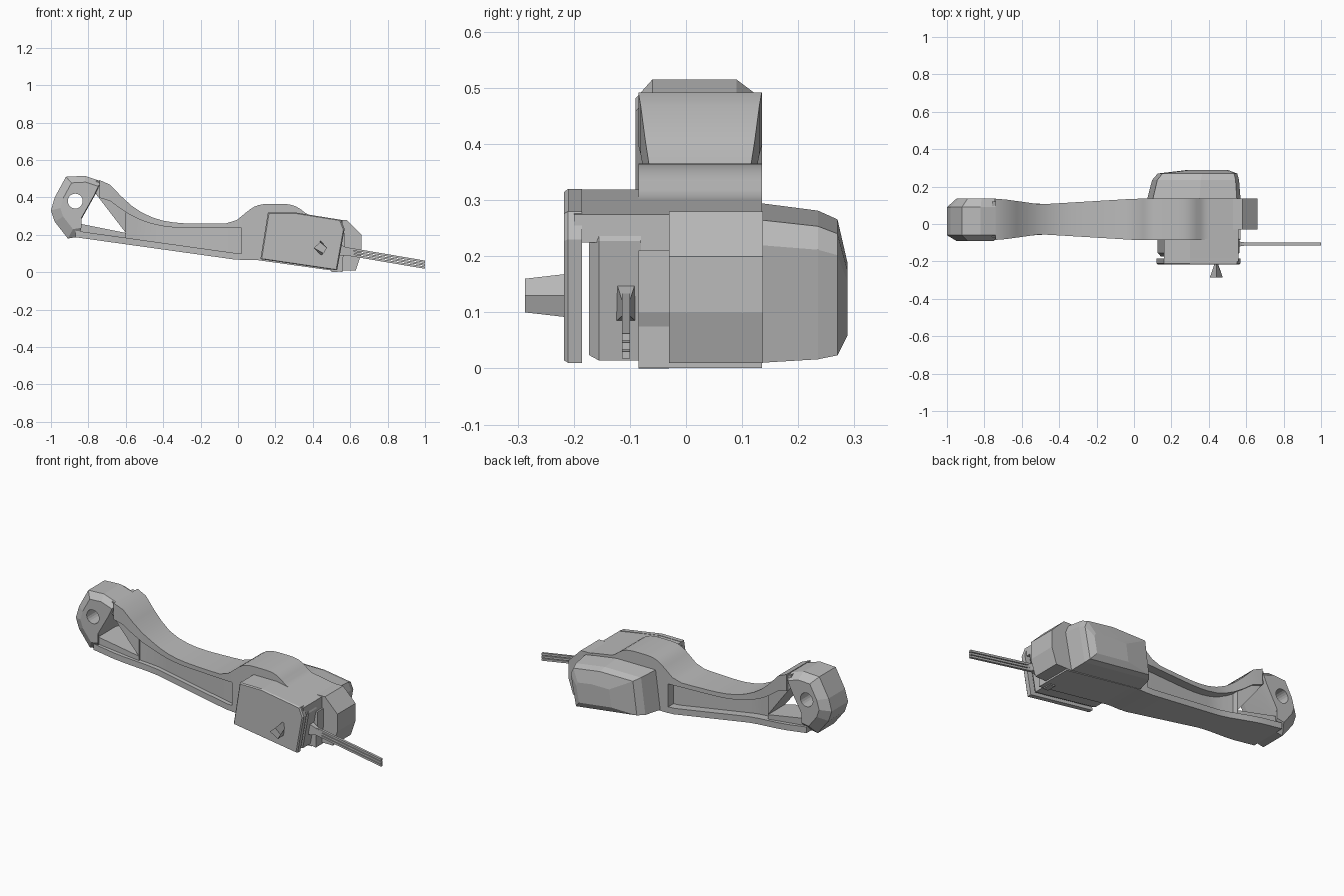
import bpy, bmesh, math

if "Cube" in bpy.data.objects:
    bpy.data.objects.remove(bpy.data.objects["Cube"], do_unlink=True)

GREY = (0.5, 0.5, 0.5, 1)
grey = bpy.data.materials.new("plain grey")
grey.use_nodes = True
grey.diffuse_color = GREY
for node in grey.node_tree.nodes:
    if node.type == 'BSDF_PRINCIPLED':
        node.inputs["Base Color"].default_value = GREY


def loft(name, sections, smooth_degrees):
    """Skin matching cross-sections and cap both ends."""
    bm = bmesh.new()
    rings = [[bm.verts.new(point) for point in section] for section in sections]
    for ring, following in zip(rings, rings[1:]):
        for i in range(len(ring)):
            bm.faces.new((ring[i - 1], ring[i], following[i], following[i - 1]))
    bm.faces.new(rings[0])
    bm.faces.new(rings[-1])
    bmesh.ops.recalc_face_normals(bm, faces=bm.faces)
    mesh = bpy.data.meshes.new(name)
    bm.to_mesh(mesh)
    bm.free()
    mesh.materials.append(grey)
    part = bpy.data.objects.new(name, mesh)
    bpy.context.collection.objects.link(part)
    bpy.ops.object.select_all(action='DESELECT')
    bpy.context.view_layer.objects.active = part
    part.select_set(True)
    bpy.ops.object.shade_smooth_by_angle(angle=math.radians(smooth_degrees))
    return part


def layers(name, outline, slices, pivot):
    """Faceted solid: side outline (x, z) at each (y, scale about the pivot)."""
    px, pz = pivot
    return loft(name, [[(px + (x - px) * scale, y, pz + (z - pz) * scale)
                        for x, z in outline] for y, scale in slices], 5)


def beam(name, start, end, low, high, width, steps=1):
    """Beam along x between the low(x) and high(x) curves, width(x) gives its sides."""
    sections = []
    for i in range(steps + 1):
        x = start + (end - start) * i / steps
        front, back = width(x)
        bottom, top = low(x), high(x)
        sections.append([(x, front, bottom), (x, back, bottom), (x, back, top), (x, front, top)])
    return loft(name, sections, 25)


# Curves that shape the whole arm and body
def rise(x):
    run = max(0, -0.2 - x)
    return min(1.9 * run ** 3, 0.43 * run)


def top_line(x):
    hump = math.exp(-((x - 0.2) / 0.18) ** 4)
    return 0.26 + 0.105 * hump + rise(x)


def flange_underside(x):
    return 0.235 + 0.7 * rise(x)


def bottom_line(x):
    return 0.065 - 0.14 * (min(x, 0) + max(x - 0.1, 0))


def roof_line(x):
    return 0.37 - 0.17 * x


def body_top(x):
    return max(top_line(x), roof_line(x)) if x > 0.2 else top_line(x)


def flange_width(x):
    half = min(0.11, 0.08 + max(0.06 * (x + 0.5), -0.14 * (x + 0.5)))
    return 0.025 - half, 0.025 + half


def web_width(x):
    front, back = flange_width(x)
    return front + 0.025, back - 0.05


def rail_width(x):
    front, back = flange_width(x)
    return front + 0.015, back - 0.015


def window_slope(x):
    return 0.21 - 1.3 * (x + 0.6)


def window_sill(x):
    return 0.21 - 0.2 * (x + 0.6)


# Arm: top and bottom flanges, recessed web, and rails around an open window
beam("arm_top_flange", -0.74, 0.05, flange_underside, top_line, flange_width, 14)
beam("arm_bottom_flange", -0.87, 0.05, bottom_line, lambda x: bottom_line(x) + 0.035,
     flange_width, 14)
beam("arm_web", -0.6, 0.05, lambda x: bottom_line(x) + 0.01, lambda x: top_line(x) - 0.01,
     web_width, 12)
beam("window_lower_rail", -0.87, -0.6, lambda x: bottom_line(x) + 0.01, window_sill, rail_width)
beam("window_upper_rail", -0.76, -0.6, window_slope, lambda x: top_line(x) - 0.01,
     rail_width, 4)

# Faceted head with a pin hole through it
head = layers("head", [(-1, 0.33), (-0.98, 0.4), (-0.92, 0.51), (-0.82, 0.515), (-0.73, 0.485),
                       (-0.76, 0.42), (-0.85, 0.26), (-0.85, 0.19), (-0.91, 0.18), (-0.98, 0.27)],
              [(-0.09, 0.75), (-0.06, 1), (0.09, 1), (0.135, 0.75)], (-0.8, 0.38))
bpy.ops.mesh.primitive_cylinder_add(vertices=20, radius=0.04, depth=1,
                                    location=(-0.87, 0, 0.38), rotation=(math.pi / 2, 0, 0))
cutter = bpy.context.object
cutter.name = "pin_hole_cutter"
cutter.hide_render = True
hole = head.modifiers.new("pin_hole", 'BOOLEAN')
hole.operation = 'DIFFERENCE'
hole.object = cutter
bpy.context.view_layer.objects.active = head
bpy.ops.object.modifier_apply(modifier=hole.name)
bpy.data.objects.remove(cutter, do_unlink=True)

# Central body with its rounded hump, and the stepped end
beam("body", 0.02, 0.56, bottom_line, body_top, lambda x: (-0.085, 0.135), 24)
end_pivot = (0.5, 0.1)
layers("end_block", [(0.5, 0.01), (0.63, 0.01), (0.66, 0.1), (0.66, 0.2), (0.58, 0.28), (0.5, 0.28)],
       [(-0.03, 1), (0.137, 1)], end_pivot)
layers("end_wall", [(0.5, 0), (0.53, 0), (0.57, 0.1), (0.57, 0.21), (0.5, 0.21)],
       [(-0.085, 1), (-0.03, 1)], end_pivot)

# Front housing: outer wall and inner core with a slot between, under one roof
housing_outline = [(0.12, 0.07), (0.16, 0.32), (0.3, 0.32), (0.55, 0.28), (0.57, 0.23), (0.53, 0.01)]
housing_pivot = (0.35, 0.15)
layers("front_wall", housing_outline, [(-0.217, 0.97), (-0.21, 1), (-0.185, 1)], housing_pivot)
layers("front_core", housing_outline, [(-0.173, 0.9), (-0.155, 0.97), (-0.08, 0.97)], housing_pivot)
beam("front_roof", 0.3, 0.56, lambda x: roof_line(x) - 0.05, roof_line, lambda x: (-0.2, -0.08))
beam("front_roof_flat", 0.16, 0.3, lambda x: 0.25, lambda x: 0.318, lambda x: (-0.2, -0.08))

# Rear housing tapering to a smaller outer face
layers("rear_housing", [(0.07, 0.07), (0.1, 0.295), (0.35, 0.295), (0.55, 0.265), (0.57, 0.22),
                        (0.53, 0.01)],
       [(0.13, 1), (0.235, 0.93), (0.27, 0.85), (0.288, 0.45)], (0.45, 0.1))

# Wedge button on the front wall, a thin ridge flaring outward
loft("side_button", [[(0.44 - half, y, 0.13), (0.44, y, 0.13 + tall),
                      (0.44 + half, y, 0.13), (0.44 + half / 2, y, 0.13 - tall)]
                     for y, half, tall in ((-0.2, 0.005, 0.04), (-0.287, 0.035, 0.03))], 5)


# Cable: tapered socket and three thin strands
def socket_half(x):
    return 0.3 * (0.65 - x)


def cable_line(x):
    return 0.21 - 0.17 * x


beam("cable_socket", 0.54, 0.62, lambda x: cable_line(x) - socket_half(x),
     lambda x: cable_line(x) + socket_half(x),
     lambda x: (-0.107 - socket_half(x) / 2, -0.107 + socket_half(x) / 2))
for label, offset in (("lower", -0.016), ("middle", 0), ("upper", 0.016)):
    beam(label + "_cable_strand", 0.56, 1, lambda x: cable_line(x) + offset - 0.006,
         lambda x: cable_line(x) + offset + 0.006, lambda x: (-0.114, -0.1))
